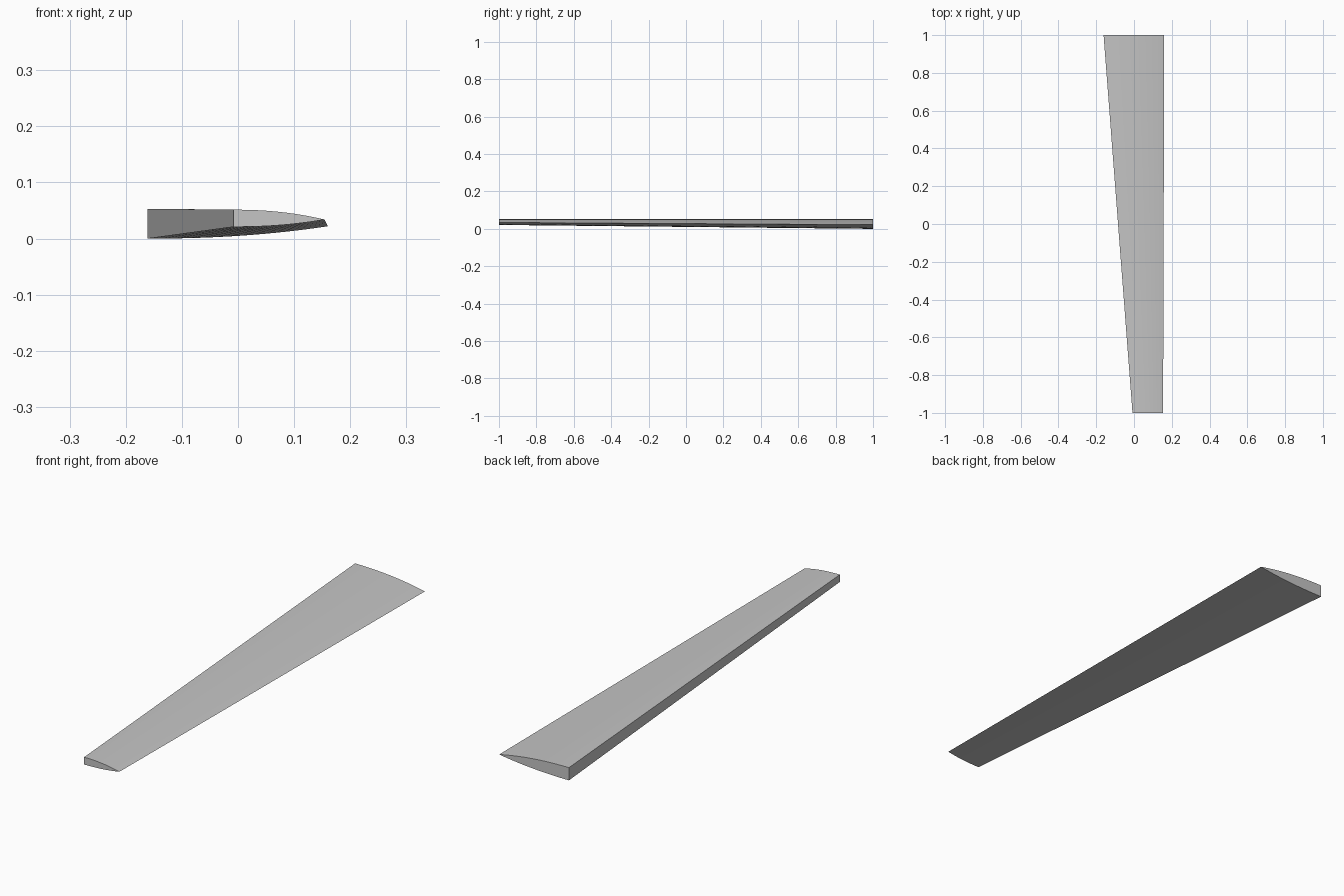
import bpy
import bmesh
import math

if "Cube" in bpy.data.objects:
    bpy.data.objects.remove(bpy.data.objects["Cube"], do_unlink=True)

# Single plain grey
grey = bpy.data.materials.new("light grey")
grey.use_nodes = True
colour = (0.56, 0.56, 0.56, 1)
grey.diffuse_color = colour
grey.node_tree.nodes["Principled BSDF"].inputs["Base Color"].default_value = colour

STEPS = 20


def section(bm, y, blunt_x, sharp_x, bottom, top, edge):
    """Half-lens outline: blunt wall on -x, curving to a sharp edge on +x."""
    def curve(start, t):
        x = blunt_x + (sharp_x - blunt_x) * t
        return bm.verts.new((x, y, start + (edge - start) * t ** 2.2))

    # Points gather towards the sharp edge, where the curve is strongest
    ts = [math.sin(math.pi / 2 * i / STEPS) for i in range(STEPS + 1)]
    upper = [curve(top, t) for t in ts]
    lower = [curve(bottom, t) for t in reversed(ts[:-1])]
    return upper + lower


# Tapered blade lofted between the narrow and wide ends
bm = bmesh.new()
narrow = section(bm, -1, -0.008, 0.154, 0.021, 0.0515, 0.034)
wide = section(bm, 1, -0.161, 0.160, 0.0, 0.053, 0.022)
count = len(narrow)
for i in range(count):
    j = (i + 1) % count
    bm.faces.new((narrow[i], narrow[j], wide[j], wide[i]))
bm.faces.new(narrow)
bm.faces.new(wide)
bmesh.ops.recalc_face_normals(bm, faces=bm.faces)

mesh = bpy.data.meshes.new("tapered_blade")
bm.to_mesh(mesh)
bm.free()
mesh.materials.append(grey)
blade = bpy.data.objects.new("tapered_blade", mesh)
bpy.context.collection.objects.link(blade)

# Smooth curved skins, crisp rims
bpy.ops.object.select_all(action="DESELECT")
blade.select_set(True)
bpy.context.view_layer.objects.active = blade
bpy.ops.object.shade_smooth_by_angle(angle=math.radians(15))
